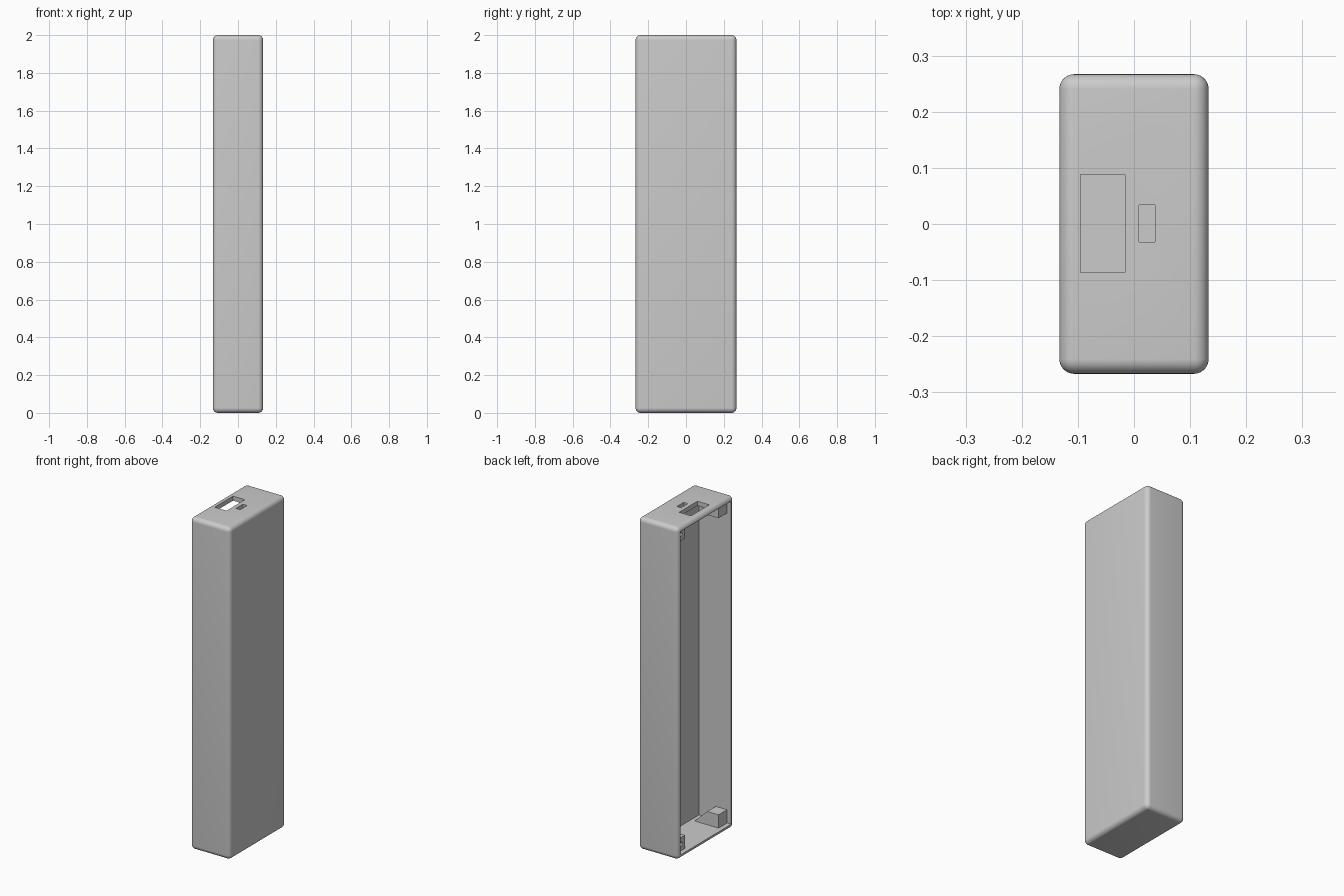
import bpy, bmesh
from mathutils import Vector

default = bpy.data.objects.get("Cube")
if default:
    bpy.data.objects.remove(default)

grey = bpy.data.materials.new("plain_grey")
grey.use_nodes = True
GREY = (0.6, 0.6, 0.6, 1)
grey.diffuse_color = GREY
grey.node_tree.nodes["Principled BSDF"].inputs["Base Color"].default_value = GREY

X, Y, H = 0.133, 0.267, 2.0      # half depth, half width, height
WALL, ROUND = 0.027, 0.0265
FLOOR = 0.08                     # inner face of the closed side
SEAT = -0.105                    # screw seat plane below the rim


def finish(name, bm):
    bmesh.ops.recalc_face_normals(bm, faces=bm.faces)
    mesh = bpy.data.meshes.new(name)
    bm.to_mesh(mesh)
    bm.free()
    obj = bpy.data.objects.new(name, mesh)
    bpy.context.collection.objects.link(obj)
    mesh.materials.append(grey)
    return obj


def box(name, low, high, bevel=0):
    low, high = Vector(low), Vector(high)
    bm = bmesh.new()
    bmesh.ops.create_cube(bm, size=1)
    bmesh.ops.scale(bm, vec=high - low, verts=bm.verts)
    bmesh.ops.translate(bm, vec=(low + high) / 2, verts=bm.verts)
    if bevel:
        bmesh.ops.bevel(bm, geom=bm.edges[:], offset=bevel, segments=8,
                        profile=0.5, affect='EDGES')
    return finish(name, bm)


def cut(obj, cutter):
    cutter.hide_render = True
    mod = obj.modifiers.new("cut", 'BOOLEAN')
    mod.operation = 'DIFFERENCE'
    mod.solver = 'EXACT'
    mod.object = cutter
    bpy.ops.object.select_all(action='DESELECT')
    bpy.context.view_layer.objects.active = obj
    obj.select_set(True)
    bpy.ops.object.modifier_apply(modifier=mod.name)
    bpy.data.objects.remove(cutter)


def smooth(obj):
    bpy.ops.object.select_all(action='DESELECT')
    bpy.context.view_layer.objects.active = obj
    obj.select_set(True)
    bpy.ops.object.shade_smooth_by_angle(angle=0.6)


# Rounded case, hollow and open on one broad side
case = box("case", (-X, -Y, 0), (X, Y, H), ROUND)
cut(case, box("cavity", (-X - 0.1, WALL - Y, WALL), (FLOOR, Y - WALL, H - WALL)))

# Large and small port openings in the top wall
cut(case, box("large_port", (-0.095, -0.086, H - 0.05), (-0.016, 0.088, H + 0.05)))
cut(case, box("small_port", (0.009, -0.032, H - 0.05), (0.037, 0.034, H + 0.05)))
smooth(case)


# Screw posts with sloping undersides in the four corners
def screw_post(name, side, top):
    size = 0.08
    profile = [(SEAT, 0), (0.055, 0), (-0.03, size), (SEAT, size)]
    place = lambda z: H - WALL - z if top else WALL + z
    inner, outer = side * (Y - WALL - size), side * (Y - WALL + 0.005)
    bm = bmesh.new()
    face = bm.faces.new([bm.verts.new((x, inner, place(z))) for x, z in profile])
    grown = bmesh.ops.extrude_face_region(bm, geom=[face])["geom"]
    bmesh.ops.translate(bm, vec=(0, outer - inner, 0),
                        verts=[v for v in grown if isinstance(v, bmesh.types.BMVert)])
    post = finish(name, bm)
    # Blind screw hole
    hole = bmesh.new()
    bmesh.ops.create_cone(hole, cap_ends=True, segments=24, radius1=0.013,
                          radius2=0.013, depth=0.12)
    for v in hole.verts:
        v.co = (v.co.z + SEAT, v.co.x + side * (Y - WALL - size / 2),
                v.co.y + place(size / 2))
    cut(post, finish("screw_hole", hole))
    smooth(post)


for side, side_name in ((-1, "front"), (1, "back")):
    for top, level in ((False, "lower"), (True, "upper")):
        screw_post(f"{level}_{side_name}_screw_post", side, top)
